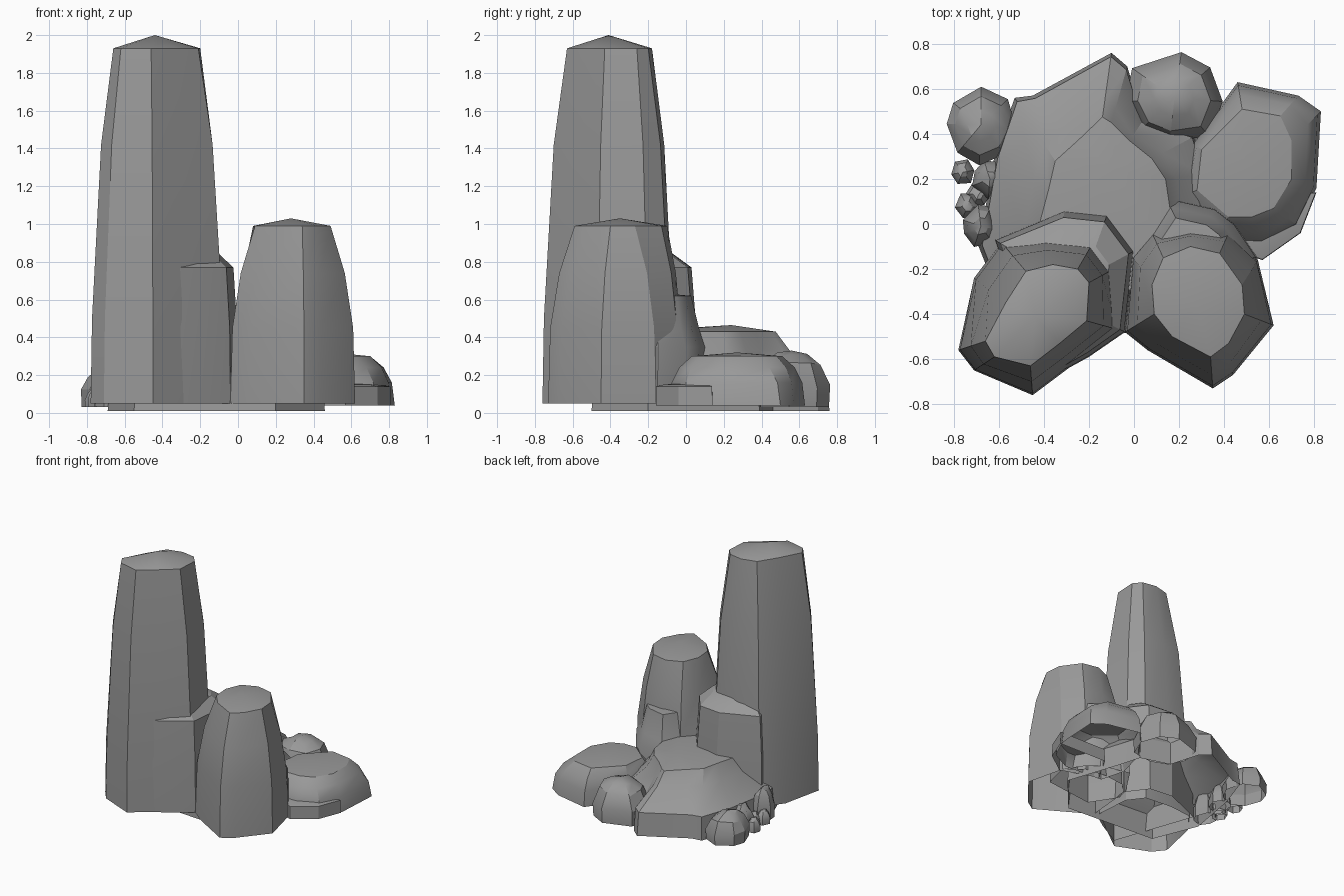
import bpy, bmesh, math, random
from mathutils import Vector

random.seed(4)
if "Cube" in bpy.data.objects:
    bpy.data.objects.remove(bpy.data.objects["Cube"], do_unlink=True)

stone = bpy.data.materials.new("grey_stone")
stone.use_nodes = True
GREY = (0.32, 0.32, 0.32, 1)
stone.diffuse_color = GREY
stone.node_tree.nodes["Principled BSDF"].inputs["Base Color"].default_value = GREY


def build(name, rings, peak):
    """Skin a stack of 3D rings, closed above by a peak and open below."""
    bm = bmesh.new()
    loops = [[bm.verts.new(p) for p in ring] for ring in rings]
    tip = bm.verts.new(peak)
    n = len(rings[0])
    for i in range(n):
        j = (i + 1) % n
        for low, high in zip(loops, loops[1:]):
            bm.faces.new((low[i], low[j], high[j], high[i]))
        bm.faces.new((loops[-1][i], loops[-1][j], tip))
    bmesh.ops.recalc_face_normals(bm, faces=bm.faces)
    if sum(f.normal.z for f in bm.faces) < 0:
        bmesh.ops.reverse_faces(bm, faces=bm.faces)
    mesh = bpy.data.meshes.new(name)
    bm.to_mesh(mesh)
    bm.free()
    mesh.materials.append(stone)
    ob = bpy.data.objects.new(name, mesh)
    bpy.context.collection.objects.link(ob)
    bpy.ops.object.select_all(action='DESELECT')
    ob.select_set(True)
    bpy.context.view_layer.objects.active = ob
    bpy.ops.object.shade_smooth_by_angle(angle=math.radians(28))


def loft(name, base, top, profile, peak):
    """Blend the base outline into the top one; profile holds (height, blend)."""
    rings = [[(a[0] + (b[0] - a[0]) * t, a[1] + (b[1] - a[1]) * t, z)
              for a, b in zip(base, top)] for z, t in profile]
    build(name, rings, peak)


def shrink(outline, factor):
    c = sum((Vector(p) for p in outline), Vector((0, 0))) / len(outline)
    return [tuple(c + (Vector(p) - c) * factor) for p in outline]


def boulder(name, x, y, rx, ry, height, sides, base=0.03):
    """Small faceted dome with slightly uneven corners."""
    corners = [(2 * math.pi * (i + random.uniform(-.2, .2)) / sides,
                random.uniform(.92, 1.06)) for i in range(sides)]
    rings = []
    for level, size in ((0, .97), (.38, 1), (.74, .75), (.93, .4)):
        z = base + (height - base) * level
        rings.append([(x + rx * size * r * math.cos(a),
                       y + ry * size * r * math.sin(a),
                       z + random.uniform(-.05, .05) * height * (level > 0))
                      for a, r in corners])
    build(name, rings, (x, y, height))


# Tall column
loft("tall_column",
     [(-.78, -.56), (-.71, -.65), (-.45, -.76), (-.25, -.61), (-.07, -.47),
      (-.09, -.2), (-.18, -.08), (-.4, -.06), (-.59, -.08), (-.71, -.24)],
     [(-.66, -.52), (-.62, -.59), (-.46, -.63), (-.33, -.53), (-.21, -.43),
      (-.2, -.26), (-.25, -.2), (-.36, -.18), (-.48, -.21), (-.57, -.35)],
     [(.05, 0), (.5, .06), (1.42, .46), (1.93, 1)], (-.44, -.41, 2))

# Shoulder of rock wrapped round the tall column
loft("column_shoulder",
     [(-.4, -.7), (-.2, -.59), (-.04, -.48), (.0, -.12),
      (-.12, .04), (-.31, .06), (-.62, -.07)],
     [(-.38, -.6), (-.24, -.51), (-.14, -.43), (-.11, -.18),
      (-.17, -.1), (-.32, -.08), (-.5, -.14)],
     [(.05, 0), (.45, .04), (.77, .22), (.85, 1)], (-.3, -.3, .88))

# Short column and its spreading foot
loft("short_column",
     [(-.04, -.48), (.06, -.56), (.35, -.73), (.44, -.67), (.62, -.45),
      (.55, -.16), (.42, -.04), (.25, -.02), (.08, -.04), (-.01, -.14)],
     [(.09, -.4), (.17, -.5), (.34, -.59), (.42, -.53), (.49, -.4),
      (.48, -.27), (.38, -.13), (.25, -.1), (.13, -.15), (.08, -.27)],
     [(.05, 0), (.45, .08), (.74, .42), (.99, 1)], (.28, -.35, 1.03))
foot = [(-.03, -.2), (.1, -.4), (.5, -.35), (.55, -.15), (.45, .0),
        (.36, .07), (.14, .12), (.0, -.09)]
loft("short_column_foot", foot, shrink(foot, .62),
     [(.05, 0), (.35, .08), (.43, .5), (.62, 1)], (.27, -.2, .64))

# Broad flat slab with a low skirt in front
loft("flat_slab",
     [(.25, -.07), (.57, -.09), (.73, -.01), (.81, .16), (.83, .5),
      (.73, .57), (.46, .63), (.38, .52), (.26, .36), (.2, .12)],
     [(.42, .03), (.52, .03), (.62, .07), (.7, .2), (.7, .37),
      (.65, .48), (.48, .51), (.42, .45), (.3, .33), (.28, .15)],
     [(.04, 0), (.16, .12), (.24, .45), (.3, 1)], (.5, .27, .32))
skirt = [(.28, -.06), (.57, -.16), (.74, -.04), (.81, .14), (.4, .15)]
loft("slab_skirt", skirt, shrink(skirt, .75),
     [(.04, 0), (.14, .06), (.15, 1)], (.56, .02, .16))

# Central mound
loft("central_mound",
     [(-.53, .56), (-.62, .3), (-.69, -.1), (-.55, -.45), (.2, -.5),
      (.46, -.2), (.32, .22), (.27, .39), (.04, .46), (-.03, .7),
      (-.1, .76), (-.45, .57)],
     [(-.35, .28), (-.38, .15), (-.42, .0), (-.4, -.2), (.0, -.3),
      (.2, -.2), (.14, .2), (.08, .29), (-.02, .37), (-.1, .45),
      (-.14, .475), (-.25, .37)],
     [(.01, 0), (.19, .06), (.33, .74), (.43, 1)], (-.08, .24, .465))

# Loose boulders and pebbles: x, y, half width, half depth, height, sides
for name, *spec in (
        ("back_boulder", .18, .56, .23, .21, .33, 8),
        ("side_boulder", -.68, .44, .16, .175, .25, 8),
        ("pebble_1", -.68, -.01, .085, .105, .27, 7),
        ("pebble_2", -.64, .2, .08, .085, .2, 7),
        ("pebble_3", -.76, .23, .055, .06, .13, 6),
        ("pebble_4", -.74, .08, .06, .06, .13, 6),
        ("pebble_5", -.69, .13, .055, .055, .12, 6)):
    boulder(name, *spec)
